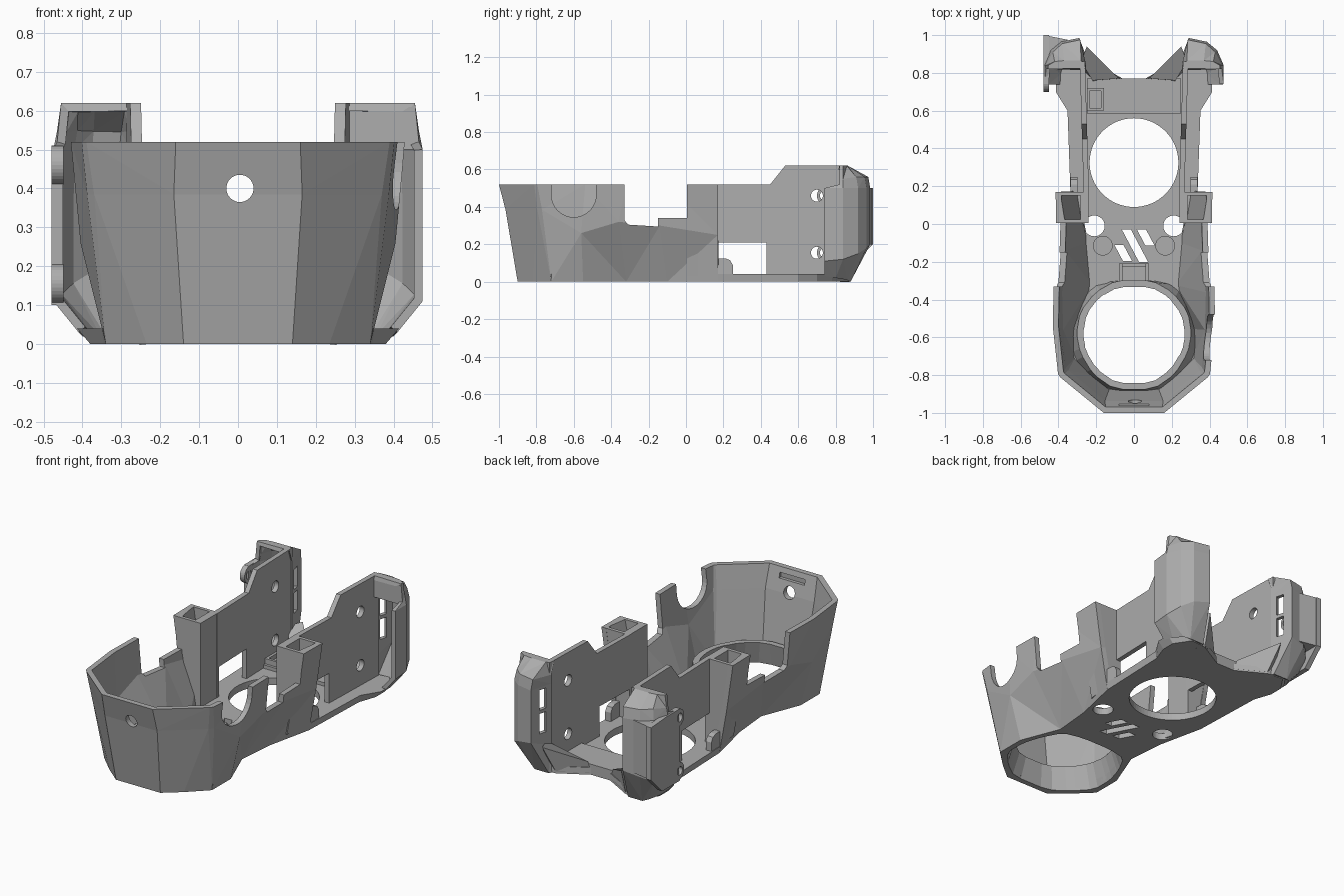
import bpy, bmesh, math

old = bpy.data.objects.get("Cube")
if old:
    bpy.data.objects.remove(old, do_unlink=True)

GREY = (0.42, 0.42, 0.42, 1)
mat = bpy.data.materials.new("plain_grey")
mat.use_nodes = True
mat.diffuse_color = GREY
mat.node_tree.nodes["Principled BSDF"].inputs["Base Color"].default_value = GREY


def make(name, bm, recalc=True):
    if recalc:
        bmesh.ops.recalc_face_normals(bm, faces=bm.faces)
    mesh = bpy.data.meshes.new(name)
    bm.to_mesh(mesh)
    bm.free()
    mesh.materials.append(mat)
    ob = bpy.data.objects.new(name, mesh)
    bpy.context.collection.objects.link(ob)
    return ob


def solid(name, lower, upper):
    """Closed solid between two matching rings of 3D points."""
    bm = bmesh.new()
    a = [bm.verts.new(p) for p in lower]
    b = [bm.verts.new(p) for p in upper]
    bm.faces.new(a)
    bm.faces.new(b)
    for i in range(len(a)):
        j = (i + 1) % len(a)
        bm.faces.new((a[i], a[j], b[j], b[i]))
    return make(name, bm)


def prism(name, pts, z0, z1):
    return solid(name, [(x, y, z0) for x, y in pts], [(x, y, z1) for x, y in pts])


def side_prism(name, pts, x0, x1):
    return solid(name, [(x0, y, z) for y, z in pts], [(x1, y, z) for y, z in pts])


def box(name, x0, x1, y0, y1, z0, z1):
    return prism(name, [(x0, y0), (x1, y0), (x1, y1), (x0, y1)], z0, z1)


def circle(u, v, r, n=32):
    return [(u + r * math.cos(i * math.tau / n), v + r * math.sin(i * math.tau / n))
            for i in range(n)]


def shell(name, columns, thick, cap=False):
    """Thin wall lofted through vertical columns, thickened inwards."""
    bm = bmesh.new()
    grid = [[bm.verts.new(p) for p in col] for col in columns]
    for c, d in zip(grid, grid[1:]):
        for k in range(len(c) - 1):
            bm.faces.new((c[k], d[k], d[k + 1], c[k + 1]))
    if cap:
        bm.faces.new([c[-1] for c in grid])
    bmesh.ops.triangulate(bm, faces=bm.faces)
    ob = make(name, bm, False)
    mod = ob.modifiers.new("thickness", "SOLIDIFY")
    mod.thickness, mod.offset = thick, -1
    mod.use_even_offset = True
    return ob


def cut(ob, *cutters):
    for c in cutters:
        c.hide_render = True
        c.hide_set(True)
        c.display_type = "WIRE"
        mod = ob.modifiers.new("cut", "BOOLEAN")
        mod.operation, mod.solver, mod.object = "DIFFERENCE", "EXACT", c


def mirrored(half):
    return half + [(-x, y) for x, y in reversed(half)]


def flip(cols):
    return [[(-x, y, z) for x, y, z in c] for c in reversed(cols)]


def rounded(pts):
    """Cut every corner of a closed outline once."""
    out = []
    for (ax, ay), (bx, by) in zip(pts, pts[1:] + pts[:1]):
        out += [(ax + (bx - ax) * t, ay + (by - ay) * t) for t in (.2, .8)]
    return out


# Faceted front bowl and its side walls
half = [
    [(.14, -.90, 0), (.165, -.965, .385), (.16, -1, .52)],
    [(.235, -.822, 0), (.37, -.795, .385), (.39, -.812, .52)],
    [(.34, -.72, 0), (.388, -.77, .385), (.402, -.795, .52)],
    [(.34, -.55, 0), (.405, -.56, .26), (.43, -.54, .52)],
    [(.25, -.32, 0), (.41, -.36, .32), (.425, -.32, .52)],
    [(.27, -.10, 0), (.39, -.14, .30), (.41, -.10, .52)],
    [(.33, .17, 0), (.375, .17, .25), (.415, .17, .52)],
]
bowl = shell("front_bowl", flip(half) + half, .03)
arch = [p for p in circle(-.6, .465, .12) if p[1] <= .466] + [(-.48, .6), (-.72, .6)]
arch.sort(key=lambda p: math.atan2(p[1] - .47, p[0] + .6))
cut(bowl,
    side_prism("side_gap_cutter", [(-.33, .33), (-.31, .305), (-.15, .295), (-.15, .34),
                                   (.005, .34), (.005, .6), (-.33, .6)], -.6, .6),
    side_prism("arch_cutter", arch, .2, .6),
    solid("front_hole_cutter", [(x, -1.1, z) for x, z in circle(.005, .4, .035)],
          [(x, -.85, z) for x, z in circle(.005, .4, .035)]),
    box("groove_cutter", -.08, .08, -.972, -.9, .46, .49),
    box("rim_cutter", -.7, .7, -1.2, .4, .52, .7),
    box("underside_cutter", -.7, .7, -1.2, .4, -.2, 0))

# Base plate with a tapered front opening, a round opening, screw holes and vents
edge = [(.14, -.9), (.235, -.822), (.34, -.72), (.34, -.55), (.25, -.32), (.27, -.1),
        (.33, .17), (.345, .6), (.38, .7), (.38, .78), (.32, .87), (.22, .86), (.06, .77)]
flare = [(x * (1.09 if y > .65 and x > .3 else 1.02), y) for x, y in edge]
base = solid("base_plate", [(x, y, 0) for x, y in mirrored(edge)],
             [(x, y, .04) for x, y in mirrored(flare)])
opening = rounded(mirrored([(.09, -.84), (.19, -.77), (.25, -.67), (.267, -.58),
                            (.25, -.48), (.18, -.39), (.08, -.333)]))
mouth = rounded(mirrored([(.12, -.87), (.225, -.795), (.312, -.70), (.312, -.57),
                          (.275, -.45), (.215, -.34), (.10, -.315)]))


def ring(pts, f, z):
    return [(x * f, -.59 + (y + .59) * f, z) for x, y in pts]


front_cutter = solid("front_opening_cutter", ring(mouth, 1, -.01), ring(opening, .99, .15))
base_cuts = [front_cutter,
             prism("round_opening_cutter", circle(0, .325, .235, 64), -.1, .3)]
for s in (-1, 1):
    base_cuts.append(prism("screw_hole_cutter", circle(s * .21, -.01, .055), -.1, .3))
for x0, y0, x1, y1 in ((-.04, -.03, .05, -.2), (.04, -.03, .085, -.115), (-.08, -.11, -.035, -.195)):
    base_cuts.append(prism("vent_cutter", [(x0 - .024, y0), (x0 + .024, y0),
                                           (x1 + .024, y1), (x1 - .024, y1)], -.1, .3))
cut(base, *base_cuts)

# Collar round the front opening
collar = solid("opening_collar", ring(mouth, 1.06, .015), ring(opening, 1.14, .13))
cut(collar, front_cutter)

# Small fittings on the floor
box("rear_cross_bar", -.25, .25, .585, .77, .03, .06)
frame = box("square_frame", -.25, -.16, .60, .72, .05, .09)
cut(frame, box("frame_cutter", -.235, -.175, .615, .705, .065, .2))
for s in (-1, 1):
    prism("round_boss", circle(s * .165, -.115, .052), .03, .05)
    box("bracket_side", s * .07 - .01, s * .07 + .01, -.31, -.21, .03, .12)
box("bracket_bar", -.07, .07, -.225, -.21, .03, .09)

# Rear pods, side plates and post boxes on both sides
pod = [
    [(.41, .74, .03), (.475, .74, .11), (.475, .74, .50), (.465, .82, .52), (.455, .82, .62)],
    [(.40, .80, .02), (.475, .84, .12), (.475, .84, .50), (.465, .84, .55), (.455, .84, .62)],
    [(.37, .86, .01), (.44, .92, .15), (.44, .92, .50), (.43, .91, .56), (.42, .86, .62)],
    [(.34, .88, 0), (.385, .965, .18), (.385, .965, .50), (.38, .955, .56), (.37, .865, .62)],
    [(.25, .88, 0), (.29, .985, .20), (.29, .985, .50), (.285, .975, .56), (.28, .865, .62)],
    [(.23, .83, 0), (.255, .85, .15), (.255, .85, .50), (.255, .85, .55), (.255, .825, .62)],
]
profile = [(.15, .02), (.15, .52), (.45, .52), (.53, .62), (.86, .62), (.86, .02)]
for s, side in ((1, "left"), (-1, "right")):
    def sbox(name, x0, x1, *rest):
        return box(f"{side}_{name}", min(s * x0, s * x1), max(s * x0, s * x1), *rest)

    def plate_face(x):
        return [(s * (x + .03 * (y - .15)), y, z) for y, z in profile]

    wall = solid(f"{side}_side_plate", plate_face(.238), plate_face(.266))
    cut(wall, sbox("window_cutter", .2, .32, .17, .43, .04, .21),
        *[side_prism("bolt_cutter", circle(.7, z, .032), s * .2, s * .34) for z in (.155, .46)])
    tab = [(.17, .03), (.25, .03), (.25, .09), (.235, .115), (.21, .125), (.17, .125)]
    side_prism(f"{side}_window_tab", tab, s * .30, s * .335)

    body = shell(f"{side}_rear_pod", pod if s > 0 else flip(pod), .022, True)
    slots = [prism(f"{side}_slot_cutter",
                   [(s * x, y) for x, y in ((.18, .92), (.20, .96), (.34, .90), (.32, .86))],
                   z, z + .115) for z in (.235, .37)]
    cut(body, *slots)
    cut(wall, *slots)

    # Tapering hollow post at the back of the side wall
    def post(name, a, b, c, d, z0, z1, y0, y1):
        low = [(s * a, y0, z0), (s * b - s * .02, y0, z0), (s * b, y1, z0), (s * a, y1, z0)]
        top = [(s * c, y0, z1), (s * d - s * .02, y0, z1), (s * d, y1, z1), (s * c, y1, z1)]
        return solid(f"{side}_{name}", low, top)

    box_post = post("post", .24, .325, .24, .412, .03, .52, .005, .17)
    cut(box_post, post("post_cutter", .27, .30, .285, .392, .10, .54, .025, .15))

    # Sloping foot under the inner edge of the pod
    foot = [(.06, .77), (.20, .74), (.28, .82), (.22, .86)]
    lip = [(.08, .77), (.22, .76), (.28, .86), (.25, .94)]
    solid(f"{side}_pod_foot", [(s * x, y, .01) for x, y in foot],
          [(s * x, y, z) for (x, y), z in zip(lip, (.07, .07, .17, .17))])

# Upper front wall of the left pod
box("left_pod_front", .27, .455, .82, .835, .50, .61)

# Clip plate with two bolt lugs and a solid rear wedge on the right side
clip = side_prism("clip_plate", [(.74, .10), (.90, .10), (1, .20), (1, .50), (.86, .51), (.74, .51)],
                  -.48, -.45)
for z in (.155, .46):
    lug = side_prism("clip_lug", circle(.75, z, .05), -.479, -.449)
    hole = side_prism("lug_cutter", circle(.74, z, .024), -.6, -.40)
    cut(lug, hole)
    cut(clip, hole)
prism("clip_wedge", [(-.475, 1), (-.475, .85), (-.43, .91), (-.385, .95), (-.35, .975)], .20, .50)
